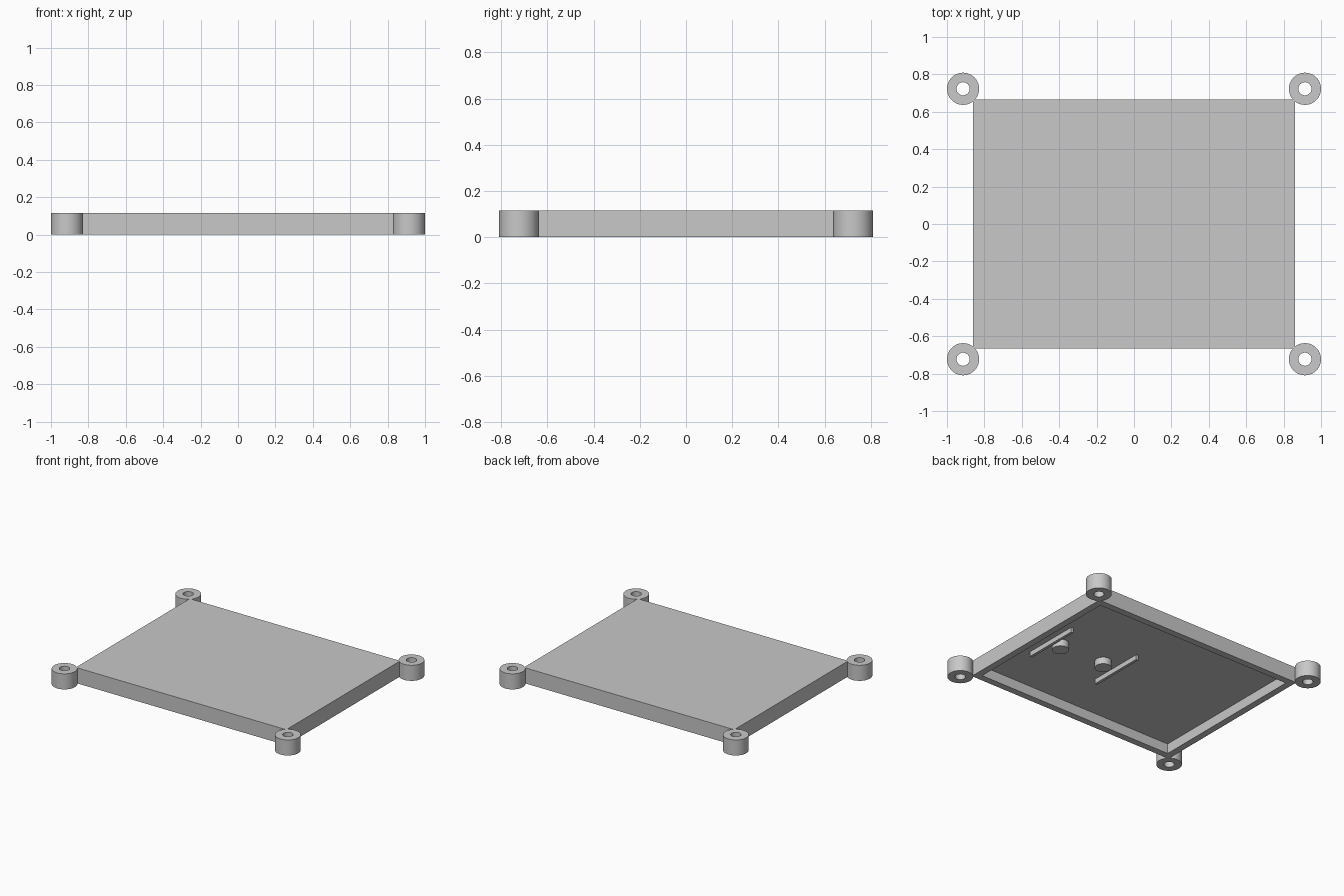
import bpy, bmesh, math
from mathutils import Matrix, Vector

cube = bpy.data.objects.get("Cube")
if cube:
    bpy.data.objects.remove(cube, do_unlink=True)

HEIGHT = 0.115
FLOOR = 0.073   # underside of the top panel

grey = bpy.data.materials.new("plain grey")
grey.use_nodes = True
colour = (0.58, 0.58, 0.58, 1)
grey.diffuse_color = colour
grey.node_tree.nodes["Principled BSDF"].inputs["Base Color"].default_value = colour


def finish(name, bm, location=(0, 0, 0), smooth=False):
    """Turn a bmesh into a named, coloured object."""
    bmesh.ops.recalc_face_normals(bm, faces=bm.faces[:])
    mesh = bpy.data.meshes.new(name)
    bm.to_mesh(mesh)
    bm.free()
    mesh.materials.append(grey)
    obj = bpy.data.objects.new(name, mesh)
    obj.location = location
    bpy.context.collection.objects.link(obj)
    if smooth:
        bpy.ops.object.select_all(action="DESELECT")
        obj.select_set(True)
        bpy.context.view_layer.objects.active = obj
        bpy.ops.object.shade_smooth_by_angle(angle=math.radians(35))
    return obj


def box(size, z_low):
    bm = bmesh.new()
    bmesh.ops.create_cube(bm, size=1)
    bmesh.ops.scale(bm, vec=size, verts=bm.verts[:])
    bmesh.ops.translate(bm, vec=(0, 0, z_low + size[2] / 2), verts=bm.verts[:])
    return bm


# Lid: a shallow tray, open underneath
bm = box((1.722, 1.332, HEIGHT), 0)
bottom = min(bm.faces, key=lambda f: f.calc_center_median().z)
bmesh.ops.inset_region(bm, faces=[bottom], thickness=0.05, use_even_offset=True)
pocket = bmesh.ops.extrude_face_region(bm, geom=[bottom])
pocket_verts = [g for g in pocket["geom"] if isinstance(g, bmesh.types.BMVert)]
bmesh.ops.translate(bm, vec=(0, 0, FLOOR), verts=pocket_verts)
if bottom.is_valid:
    bmesh.ops.delete(bm, geom=[bottom], context="FACES_ONLY")
finish("lid", bm)


# Corner screw bosses: a rectangle profile spun into a tube
def tube(outer, inner, height):
    bm = bmesh.new()
    corners = [(inner, 0), (outer, 0), (outer, height), (inner, height)]
    verts = [bm.verts.new((r, 0, z)) for r, z in corners]
    edges = [bm.edges.new((verts[i], verts[(i + 1) % 4])) for i in range(4)]
    bmesh.ops.spin(bm, geom=verts + edges, axis=(0, 0, 1), cent=(0, 0, 0),
                   angle=math.tau, steps=48, use_merge=True)
    bmesh.ops.remove_doubles(bm, verts=bm.verts[:], dist=0.0001)
    return bm


for y, end in ((-1, "front"), (1, "back")):
    for x, side in ((-1, "right"), (1, "left")):
        finish(f"{end}_{side}_screw_boss", tube(0.086, 0.035, HEIGHT),
               (0.914 * x, 0.723 * y, 0), smooth=True)

# Thin ribs under the panel
for x, name in ((0.11, "inner_rib"), (0.68, "outer_rib")):
    finish(name, box((0.02, 0.43, 0.04), FLOOR - 0.035), (x, -0.05, 0))

# Round posts between the ribs
for x, name in ((0.232, "inner_post"), (0.605, "outer_post")):
    bm = bmesh.new()
    depth = 0.055
    bmesh.ops.create_cone(bm, cap_ends=True, segments=32, radius1=0.057,
                          radius2=0.057, depth=depth)
    finish(name, bm, (x, -0.045, FLOOR + 0.005 - depth / 2), smooth=True)
